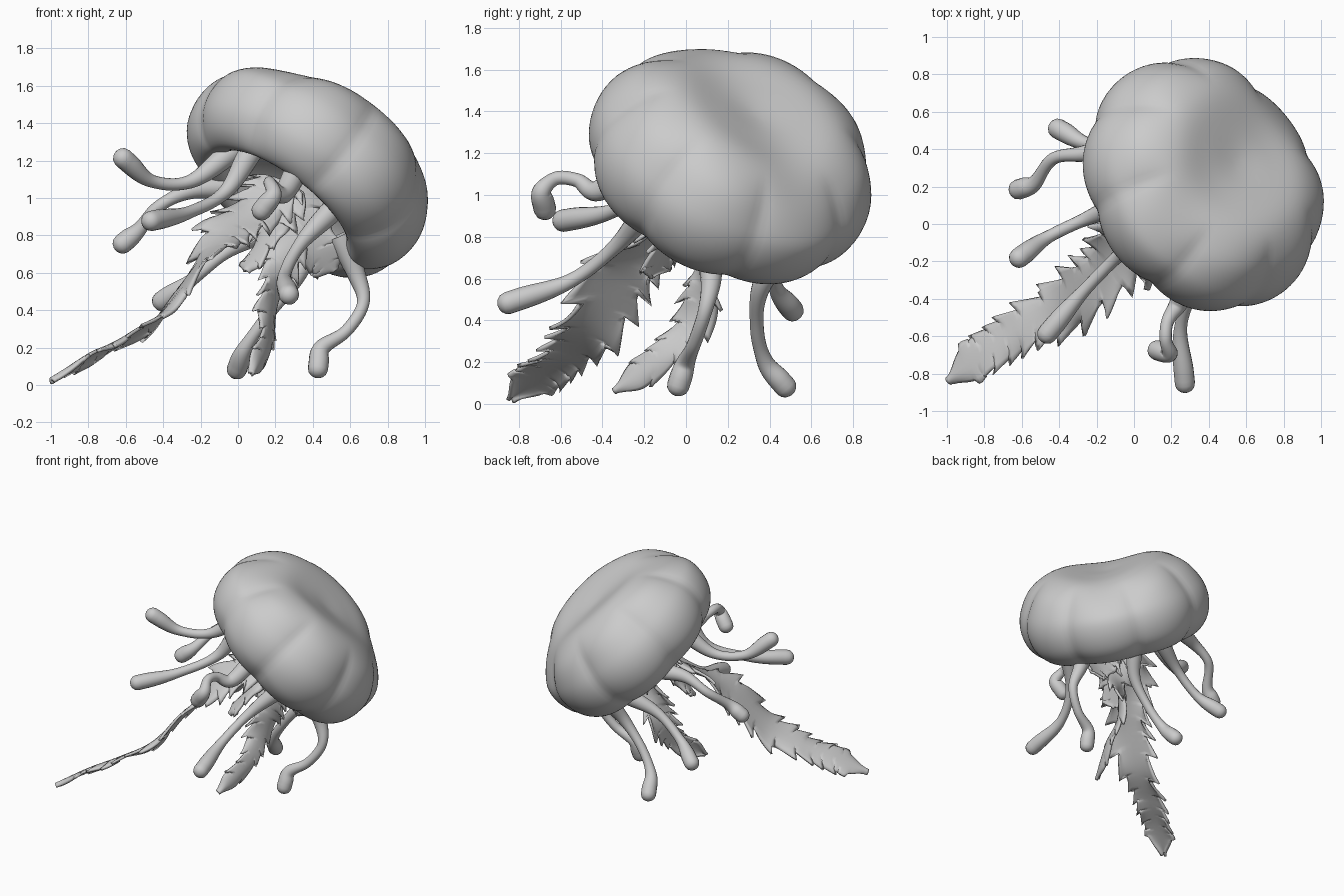
import bpy, bmesh, math
from mathutils import Vector as V

if "Cube" in bpy.data.objects:
    bpy.data.objects.remove(bpy.data.objects["Cube"])

CENTRE = V((0.385, 0.222, 1.168))
AXIS = V((0.565, 0.37, 0.735)).normalized()
U = V((0.04, -0.39, 0.14))
U = (U - AXIS * U.dot(AXIS)).normalized()
W = AXIS.cross(U)
ACROSS = V((-0.7, 0.7, 0))                      # direction across the shallow valley on the bell's top
ACROSS = (ACROSS - AXIS * ACROSS.dot(AXIS)).normalized()


def spline(pts, steps):
    """Smooth path through the points (Catmull-Rom)."""
    p = [V(q) for q in pts]
    p = [2 * p[0] - p[1]] + p + [2 * p[-1] - p[-2]]
    out = []
    for i in range(1, len(p) - 2):
        a, b, c, d = p[i - 1:i + 3]
        for k in range(steps):
            t = k / steps
            out.append(0.5 * (2 * b + (c - a) * t + (2 * a - 5 * b + 4 * c - d) * t * t
                              + (3 * b - a - 3 * c + d) * t ** 3))
    return out + [p[-2]]


def mesh_object(name, rows, closed=False):
    """Skin a grid of points, row by row."""
    bm = bmesh.new()
    grid = [[bm.verts.new(p) for p in row] for row in rows]
    n = len(grid[0])
    for a, b in zip(grid, grid[1:]):
        for j in range(n if closed else n - 1):
            k = (j + 1) % n
            bm.faces.new((a[j], a[k], b[k], b[j]))
    bmesh.ops.remove_doubles(bm, verts=bm.verts, dist=0.00005)
    bmesh.ops.recalc_face_normals(bm, faces=bm.faces)
    for f in bm.faces:
        f.smooth = True
    me = bpy.data.meshes.new(name)
    bm.to_mesh(me)
    bm.free()
    ob = bpy.data.objects.new(name, me)
    bpy.context.collection.objects.link(ob)
    return ob


def step(a, b, x):
    t = min(1, max(0, (x - a) / (b - a)))
    return t * t * (3 - 2 * t)


# Bell: thick lobed cap turned round the tilted axis, with a shallow valley over the top
profile = [(0, .37, 0), (.2, .375, 0), (.4, .355, 0), (.57, .26, 0), (.67, .11, 0), (.70, -.03, 0),
           (.67, -.17, 0), (.59, -.265, 0), (.49, -.30, 0), (.41, -.26, 0), (.37, -.18, 0),
           (.28, -.12, 0), (.14, -.07, 0), (0, -.06, 0)]
rows = []
for r, h, _ in spline(profile, 5):
    row = []
    for j in range(128):
        a = 2 * math.pi * j / 128
        notch = (1 - abs(math.sin(4 * (a - 0.27))) ** 0.7) * step(0.42, 0.66, r)
        rr, hh = max(r, 0) * (1 - 0.05 * notch), h * (1 - 0.10 * notch)
        out = (U * math.cos(a) + W * math.sin(a)) * rr
        s = out.dot(ACROSS)
        hh -= 0.075 * math.exp(-(s / 0.3) ** 2) * step(0, 0.3, h)
        row.append(CENTRE + AXIS * hh + out + ACROSS * s * 0.025)
    rows.append(row)
mesh_object("bell", rows, closed=True)


# Tentacles: thick root, slim middle, club-shaped tip
def tentacle(name, pts):
    path = spline(pts, 10)
    dirn = (path[-1] - path[-4]).normalized() * 0.075
    path += [path[-1] + dirn * k for k in (.35, .65, .85, .96, 1)]
    n = len(path)
    rows, side = [], V((0.3, 0.5, 0.8))
    for i, p in enumerate(path):
        t = i / (n - 6)
        tan = (path[min(i + 1, n - 1)] - path[max(i - 1, 0)]).normalized()
        side = (side - tan * side.dot(tan)).normalized()
        up = tan.cross(side)
        rad = 0.033 + 0.03 * (1 - step(0, 0.45, t)) + 0.021 * step(0.6, 0.97, t)
        if i > n - 6:
            rad *= (1, .88, .62, .32, 0)[i - n + 5]
        rows.append([p + (side * math.cos(k * math.pi / 8) + up * math.sin(k * math.pi / 8)) * rad
                     for k in range(16)])
    mesh_object(name, rows, closed=True)


tentacles = [
    [(-.02, .12, 1.26), (-.25, .03, 1.09), (-.46, -.07, 1.09), (-.60, -.17, 1.20)],
    [(-.02, .45, 1.06), (-.25, .38, 1.04), (-.43, .35, .95), (-.53, .22, .83), (-.60, .19, .77)],
    [(.07, -.08, 1.25), (-.07, -.16, 1.03), (-.27, -.36, .92), (-.45, -.57, .88)],
    [(.32, -.23, 1.16), (.24, -.42, 1.02), (.18, -.52, 1.07), (.17, -.62, 1.08),
     (.19, -.69, 1.02), (.14, -.68, .95)],
    [(.53, -.16, .96), (.34, -.33, .76), (.25, -.55, .59), (.27, -.83, .49)],
    [(.54, .1, .8), (.63, .12, .6), (.67, .09, .44), (.58, .04, .29), (.45, .0, .20), (.43, -.03, .11)],
    [(.4, .5, .78), (.3, .36, .56), (.15, .34, .36), (.04, .38, .2), (0, .46, .10)],
    [(.2, .53, .85), (-.05, .43, .72), (-.25, .43, .56), (-.39, .50, .46)],
]
for i, pts in enumerate(tentacles):
    tentacle(f"tentacle_{i + 1}", pts)


# Mouth arms: wavy leaf-like ribbons with toothed edges
def mouth_arm(name, pts, side_a, side_b, width, taper=0.6, tooth_len=0.125):
    path = spline(pts, 20)
    n = len(path)
    length = sum((b - a).length for a, b in zip(path, path[1:]))
    teeth = max(4, round(length / tooth_len))
    rows = []
    for i, p in enumerate(path):
        t = i / (n - 1)
        tan = (path[min(i + 1, n - 1)] - path[max(i - 1, 0)]).normalized()
        side = V(side_a).lerp(V(side_b), step(.15, .5, t))
        side = (side - tan * side.dot(tan)).normalized()
        nor = tan.cross(side)
        body = width * (1 - (1 - taper) * step(.45, .8, t)) * (1 - 0.85 * step(.9, 1, t))
        row = []
        for k in range(-4, 5):
            s = k / 4
            ph = t * teeth + 0.25 * math.sin(t * 17 + s) + (0.4 if s > 0 else 0)
            saw = (ph % 1) ** 1.3
            edge = s * s
            w = body * s * (1.05 - 0.5 * edge * (1 - saw) * (1 - 0.5 * step(.6, .85, t)))
            wave = 0.035 * edge * math.sin(t * length * 15 + (1.8 if s > 0 else 0)) * (1 - .8 * t)
            row.append(p + side * w + nor * (wave + 0.02 * (1 - edge)) + tan * 0.06 * edge * saw * (t < .88))
        rows.append(row)
    ob = mesh_object(name, rows)
    m = ob.modifiers.new("thickness", 'SOLIDIFY')
    m.thickness, m.offset = 0.018, 0


mouth_arm("long_arm", [(.24, .12, 1.08), (.1, .02, .93), (-.06, -.12, .8), (-.2, -.3, .62), (-.4, -.45, .36),
                       (-.62, -.57, .22), (-.8, -.69, .13), (-.99, -.84, .015)],
          (.5, -.55, -.4), (.3, -.85, .3), .21, 0.62)
mouth_arm("second_arm", [(.3, .14, 1.05), (.29, .1, .8), (.2, .09, .57), (.15, .03, .38), (.14, -.12, .22),
                         (.06, -.34, .06)],
          (.8, -.3, -.2), (.35, .6, -.6), .13)
mouth_arm("short_arm_right", [(.28, .14, 1.05), (.34, .1, .86), (.42, .1, .73), (.52, .14, .62)],
          (.7, -.3, .6), (.7, -.2, .5), .19)
mouth_arm("short_arm_front", [(.25, .1, 1.05), (.2, .0, .87), (.14, -.08, .74), (.05, -.16, .60)],
          (.8, -.4, -.2), (.6, -.6, .1), .15)
